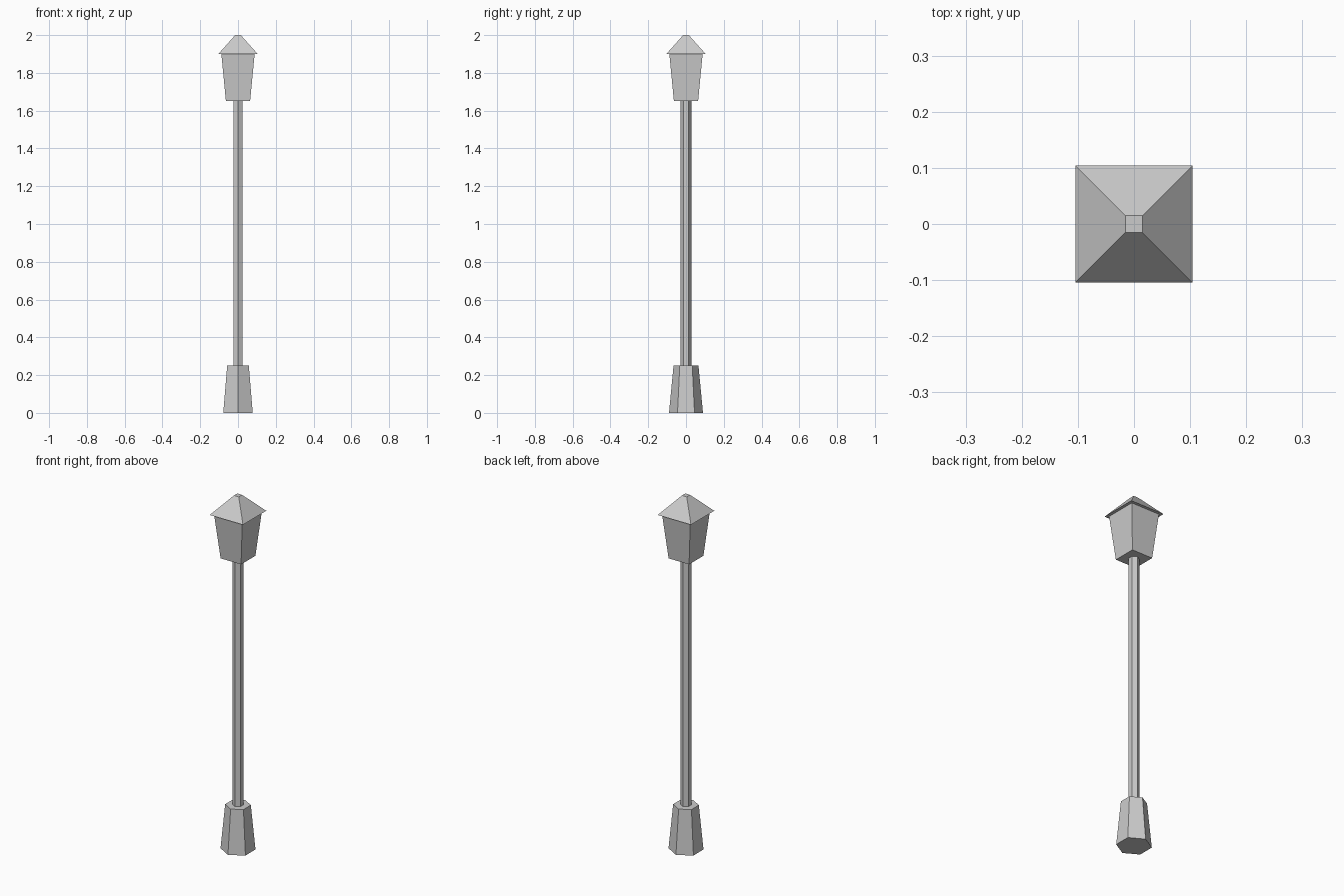
import bpy
from math import pi, sqrt

cube = bpy.data.objects.get("Cube")
if cube:
    bpy.data.objects.remove(cube, do_unlink=True)

# Single grey metal finish
grey = bpy.data.materials.new("grey_metal")
grey.use_nodes = True
color = (0.6, 0.6, 0.6, 1)
grey.diffuse_color = color
grey.node_tree.nodes["Principled BSDF"].inputs["Base Color"].default_value = color


def frustum(name, sides, r_low, r_high, z_low, z_high, turn=0):
    """Flat-shaded tapered prism standing between two heights."""
    bpy.ops.mesh.primitive_cone_add(
        vertices=sides, radius1=r_low, radius2=r_high, depth=z_high - z_low,
        location=(0, 0, (z_low + z_high) / 2), rotation=(0, 0, turn))
    obj = bpy.context.object
    obj.name = name
    obj.data.materials.append(grey)
    return obj


# Hexagonal foot and pole, with corners to the front and back
frustum("base", 6, 0.09, 0.066, 0, 0.25)
frustum("pole", 6, 0.028, 0.028, 0.25, 1.65)

# Square lantern flaring upward, under a truncated pyramid roof
frustum("lantern", 4, 0.064 * sqrt(2), 0.088 * sqrt(2), 1.65, 1.9, pi / 4)
frustum("roof", 4, 0.104 * sqrt(2), 0.015 * sqrt(2), 1.9, 2, pi / 4)
